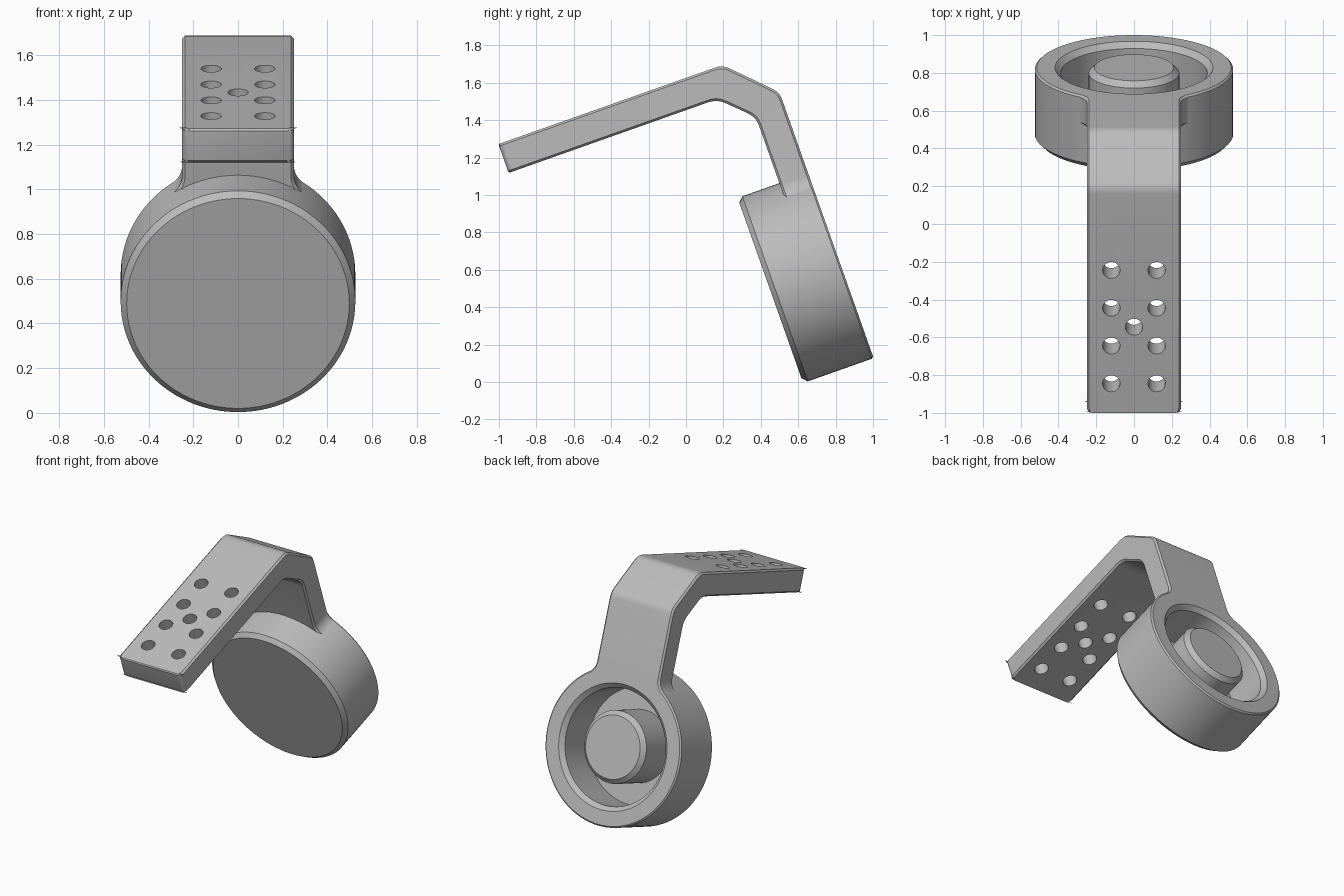
import bpy, bmesh, math
from mathutils import Matrix, Vector

if "Cube" in bpy.data.objects:
    bpy.data.objects.remove(bpy.data.objects["Cube"])

TILT = math.radians(19.5)
S, C = math.sin(TILT), math.cos(TILT)
CENTRE = Vector((0, 0.828, 0.623))     # middle of the cup's open face
DISC_R, HALF_W, FILLET, THICK = 0.525, 0.25, 0.1, 0.163

grey = bpy.data.materials.new("plain grey")
grey.use_nodes = True
grey.diffuse_color = (0.5, 0.5, 0.5, 1)
grey.node_tree.nodes["Principled BSDF"].inputs["Base Color"].default_value = grey.diffuse_color


def make(name, bm):
    bmesh.ops.recalc_face_normals(bm, faces=bm.faces)
    mesh = bpy.data.meshes.new(name)
    bm.to_mesh(mesh)
    bm.free()
    ob = bpy.data.objects.new(name, mesh)
    bpy.context.collection.objects.link(ob)
    mesh.materials.append(grey)
    return ob


def activate(ob):
    bpy.ops.object.select_all(action='DESELECT')
    ob.select_set(True)
    bpy.context.view_layer.objects.active = ob


def smooth(ob):
    activate(ob)
    bpy.ops.object.shade_smooth_by_angle(angle=math.radians(25))


def lathe(name, profile, steps=96):
    """Spin a (radius, height) profile about the tilted cup axis."""
    bm = bmesh.new()
    verts = [bm.verts.new((r, 0, h)) for r, h in profile]
    edges = [bm.edges.new(pair) for pair in zip(verts, verts[1:])]
    bmesh.ops.spin(bm, geom=verts + edges, cent=(0, 0, 0), axis=(0, 0, 1),
                   angle=math.tau, steps=steps, use_duplicate=False)
    bmesh.ops.remove_doubles(bm, verts=bm.verts, dist=1e-5)
    ob = make(name, bm)
    ob.matrix_world = Matrix.Translation(CENTRE) @ Matrix.Rotation(TILT - math.pi / 2, 4, 'X')
    smooth(ob)


# Cup with chamfered rims, and the post standing in it
lathe("cup", [(0, -0.4), (0.498, -0.4), (DISC_R, -0.373), (DISC_R, -0.01), (0.515, 0),
              (0.418, 0), (0.388, -0.03), (0.388, -0.31), (0, -0.31)])
lathe("center_post", [(0, -0.32), (0.24, -0.32), (0.24, -0.03), (0.21, 0), (0, 0)])


# Strap: stations of outer point, inner point and half width
def on_cup(u, w):
    return Vector((CENTRE.y - S * u + C * w, CENTRE.z + C * u + S * w))


def corner(a, b, c, cut, n=5):
    """Points rounding the bend at b."""
    p, q = b + (a - b).normalized() * cut, b + (c - b).normalized() * cut
    return [p * (1 - t) ** 2 + b * 2 * t * (1 - t) + q * t * t
            for t in (i / n for i in range(n + 1))]


outer = [Vector((-1.003, 1.272)), Vector((0.195, 1.695)), on_cup(0.983, 0), on_cup(0.43, 0)]
inner = [Vector((-0.948, 1.118)), Vector((0.165, 1.512)), on_cup(0.9, -THICK), on_cup(0.43, -THICK)]
along = Vector((C, S))

stations = []
for i in range(5):                      # rounded corners at the free end
    a = math.radians(90 * i / 4)
    step = along * 0.03 * (1 - math.cos(a))
    stations.append((outer[0] + step, inner[0] + step, HALF_W - 0.03 * (1 - math.sin(a))))
for k in (1, 2):                        # two bends
    for o, n in zip(corner(*outer[k - 1:k + 2], 0.04), corner(*inner[k - 1:k + 2], 0.05)):
        stations.append((o, n, HALF_W))
fx = HALF_W + FILLET                    # flare that blends into the cup
fu = math.sqrt((DISC_R + FILLET) ** 2 - fx ** 2)
sweep = math.atan2(fu, fx)
for i in range(11):
    a = sweep * i / 10
    u = fu - FILLET * math.sin(a)
    stations.append((on_cup(u, 0), on_cup(u, -THICK), fx - FILLET * math.cos(a)))

bm = bmesh.new()
rings = [[bm.verts.new((x, p.x, p.y)) for x, p in ((-h, o), (h, o), (h, n), (-h, n))]
         for o, n, h in stations]
for r, s in zip(rings, rings[1:]):
    for j in range(4):
        k = (j + 1) % 4
        bm.faces.new((r[j], r[k], s[k], s[j]))
bm.faces.new(rings[0])
bm.faces.new(rings[-1])
strap = make("strap", bm)

# Nine screw holes square to the strap
bm = bmesh.new()
spots = [(x, -0.245 - 0.2 * i) for x in (-0.12, 0.12) for i in range(4)] + [(0, -0.545)]
for x, y in spots:
    z = outer[0].y + (y - outer[0].x) * S / C
    bmesh.ops.create_cone(bm, cap_ends=True, segments=32, radius1=0.046, radius2=0.046, depth=0.6,
                          matrix=Matrix.Translation((x, y, z)) @ Matrix.Rotation(TILT, 4, 'X'))
cutter = make("hole_cutter", bm)
cutter.hide_render = True

bevel = strap.modifiers.new("edge_chamfer", 'BEVEL')
bevel.width, bevel.segments = 0.012, 1
bevel.limit_method, bevel.angle_limit = 'ANGLE', math.radians(45)
bevel.use_clamp_overlap = False
holes = strap.modifiers.new("screw_holes", 'BOOLEAN')
holes.operation, holes.solver, holes.object = 'DIFFERENCE', 'EXACT', cutter
activate(strap)
for name in ("edge_chamfer", "screw_holes"):
    bpy.ops.object.modifier_apply(modifier=name)
bpy.data.objects.remove(cutter)
smooth(strap)
